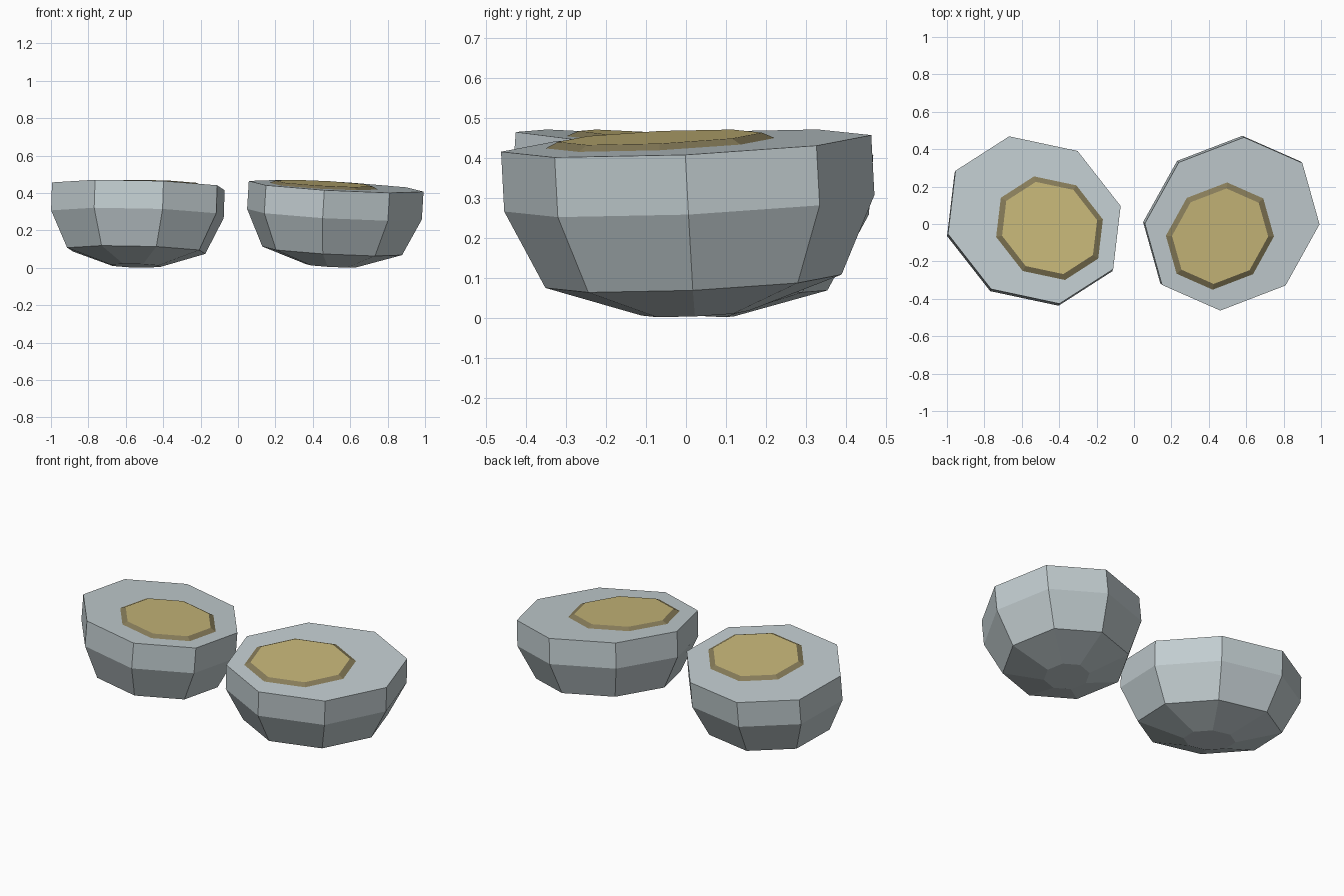
import bpy, bmesh
from math import cos, sin, pi, radians

cube = bpy.data.objects.get("Cube")
if cube:
    bpy.data.objects.remove(cube, do_unlink=True)

SIDES = 8
RIM = (0.497, 0.437)      # half axes of the stone's oval rim
CORE = (0.307, 0.271)     # half axes of the yellow core
HEIGHT = 0.426


def material(name, colour):
    mat = bpy.data.materials.new(name)
    mat.use_nodes = True
    mat.diffuse_color = (*colour, 1)
    mat.node_tree.nodes["Principled BSDF"].inputs["Base Color"].default_value = (*colour, 1)
    return mat


stone_grey = material("stone grey", (0.54, 0.61, 0.63))
core_yellow = material("core yellow", (0.57, 0.47, 0.19))
core_edge = material("core edge brown", (0.24, 0.20, 0.10))


def loft(name, axes, levels, mats, centre=(0, 0)):
    """Stack scaled oval octagons given as (scale, height), capped at both ends."""
    bm = bmesh.new()
    rings = []
    for scale, z in levels:
        angles = [2 * pi * i / SIDES for i in range(SIDES)]
        rings.append([bm.verts.new((centre[0] + axes[0] * scale * cos(a),
                                    centre[1] + axes[1] * scale * sin(a), z))
                      for a in angles])
    for low, high in zip(rings, rings[1:]):
        for i in range(SIDES):
            j = (i + 1) % SIDES
            bm.faces.new((low[i], low[j], high[j], high[i])).material_index = len(mats) - 1
    bm.faces.new(rings[-1])
    bm.faces.new(rings[0][::-1])
    mesh = bpy.data.meshes.new(name)
    bm.to_mesh(mesh)
    bm.free()
    for mat in mats:
        mesh.materials.append(mat)
    obj = bpy.data.objects.new(name, mesh)
    bpy.context.collection.objects.link(obj)
    return obj


def half_stone(side, location, turn):
    # Faceted bowl-shaped stone with a flat cut top
    stone = loft(side + "_stone", RIM,
                 [(0.29, 0), (0.8, 0.08), (1, 0.276), (1, HEIGHT)], [stone_grey])
    # Slightly raised core with a bevelled darker border
    core = loft(side + "_core", CORE,
                [(1, HEIGHT), (0.89, HEIGHT + 0.015)], [core_yellow, core_edge],
                centre=(-0.092, -0.006))
    for obj in (stone, core):
        obj.location = location
        obj.rotation_euler = (0.08, 0.011, radians(turn))


half_stone("left", (0.499, 0.023, 0.0115), 41)
half_stone("right", (-0.547, -0.01, 0.0115), 148)
